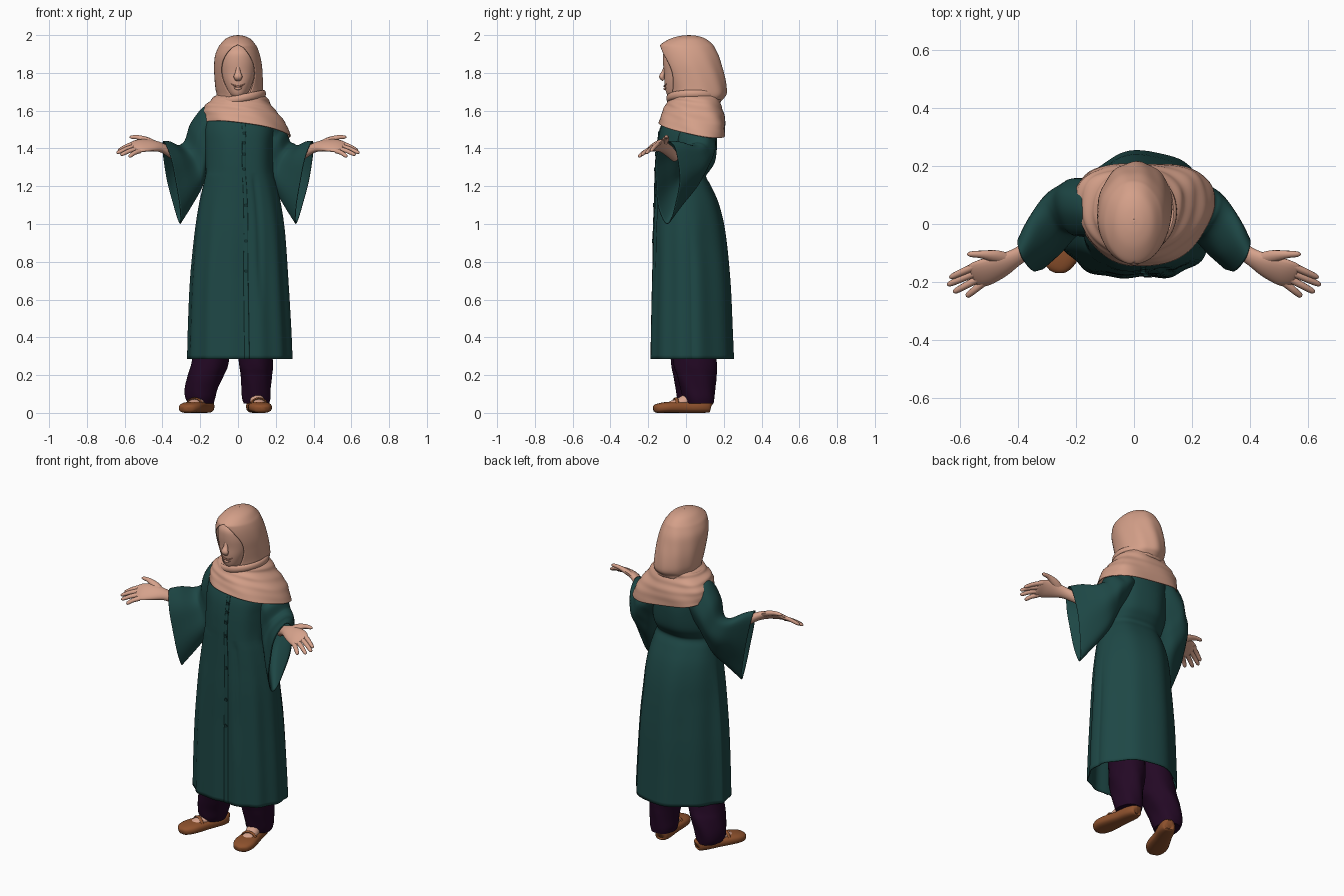
import bpy, bmesh, math
from mathutils import Vector, Matrix


def material(name, rgb):
    m = bpy.data.materials.new(name)
    m.diffuse_color = (*rgb, 1)
    return m


TEAL = material("teal_cloth", (0.0125, 0.063, 0.060))
DARK = material("dark_teal_trim", (0.007, 0.033, 0.032))
SCARF = material("peach_scarf", (0.66, 0.35, 0.25))
SKIN = material("skin", (0.67, 0.36, 0.26))
LIP = material("lip", (0.48, 0.22, 0.155))
PLUM = material("plum_cloth", (0.017, 0.0025, 0.018))
BROWN = material("brown_leather", (0.27, 0.083, 0.026))


def loft(name, rings, mat, closed=True, caps=(True, True), thick=0, mirror=False):
    """Skin a list of equally long point rings."""
    bm = bmesh.new()
    vs = [[bm.verts.new(p) for p in r] for r in rings]
    n = len(rings[0])
    for a, b in zip(vs, vs[1:]):
        for i in range(n if closed else n - 1):
            j = (i + 1) % n
            bm.faces.new((a[i], a[j], b[j], b[i]))
    if caps[0]:
        bm.faces.new(vs[0])
    if caps[1]:
        bm.faces.new(vs[-1])
    bmesh.ops.remove_doubles(bm, verts=bm.verts, dist=0.0002)
    bmesh.ops.recalc_face_normals(bm, faces=bm.faces)
    me = bpy.data.meshes.new(name)
    bm.to_mesh(me)
    bm.free()
    me.materials.append(mat)
    ob = bpy.data.objects.new(name, me)
    bpy.context.collection.objects.link(ob)
    bpy.ops.object.select_all(action='DESELECT')
    ob.select_set(True)
    bpy.context.view_layer.objects.active = ob
    bpy.ops.object.shade_smooth_by_angle(angle=math.radians(50))
    if thick:
        s = ob.modifiers.new("thickness", 'SOLIDIFY')
        s.thickness, s.offset = thick, -1
    if mirror:
        ob.modifiers.new("mirror", 'MIRROR')
    return ob


def dense(rows, steps=5):
    """Catmull-Rom interpolation of parameter rows."""
    out = []
    for i in range(len(rows) - 1):
        p0, p1, p2 = rows[max(i - 1, 0)], rows[i], rows[i + 1]
        p3 = rows[min(i + 2, len(rows) - 1)]
        for s in range(steps):
            t = s / steps
            out.append([0.5 * (2 * b + (c - a) * t + (2 * a - 5 * b + 4 * c - d) * t * t
                               + (3 * b - a - 3 * c + d) * t ** 3)
                        for a, b, c, d in zip(p0, p1, p2, p3)])
    return out + [list(rows[-1])]


def spow(v, e):
    return math.copysign(abs(v) ** e, v)


def clamp(v):
    return max(0, min(1, v))


def oval(row, t, e=1.0, k=1.0, ey=None):
    """Point on a level oval; angle 0 faces the front."""
    z, x0, x1, y0, y1 = row[:5]
    return Vector(((x0 + x1) / 2 + k * (x1 - x0) / 2 * spow(math.sin(t), e),
                   (y0 + y1) / 2 - k * (y1 - y0) / 2 * spow(math.cos(t), ey or e), z))


def angles(n):
    return [math.tau * i / n for i in range(n)]


def tube(name, pts, side, mat, n=16, e=1.0, mirror=False, xf=None):
    """Oval tube along (x, y, z, half width, half height) points."""
    pts = dense(pts, 4)
    rings = []
    for i, p in enumerate(pts):
        d = (Vector(pts[min(i + 1, len(pts) - 1)][:3]) - Vector(pts[max(i - 1, 0)][:3])).normalized()
        s = Vector(side)
        s = (s - d * s.dot(d)).normalized()
        u = d.cross(s)
        ring = [Vector(p[:3]) + s * p[3] * spow(math.cos(t), e) + u * p[4] * spow(math.sin(t), e)
                for t in angles(n)]
        rings.append([xf @ v for v in ring] if xf else ring)
    return loft(name, rings, mat, mirror=mirror)


# Long dress: gathered waist, pleated skirt, narrow back
dress_rows = dense([
    (.285, -.272, .292, -.203, .257), (.45, -.268, .285, -.2, .25), (.7, -.257, .27, -.194, .238),
    (.95, -.234, .252, -.185, .212), (1.1, -.212, .23, -.175, .178), (1.2, -.19, .206, -.169, .135),
    (1.25, -.178, .19, -.166, .108), (1.28, -.175, .187, -.165, .125), (1.33, -.178, .188, -.163, .155),
    (1.42, -.18, .19, -.155, .166), (1.5, -.18, .19, -.138, .162), (1.57, -.165, .165, -.105, .15),
    (1.62, -.12, .12, -.07, .12), (1.65, -.08, .08, -.04, .1)])


def dress_point(row, t):
    z = row[0]
    drop = clamp((1.25 - z) / .5)
    k = 1 - .018 * drop * (1 + math.sin(11 * t + 2 * math.sin(t)))
    k -= .012 * (1 - drop) * (1 + math.sin(7 * t)) * clamp((1.55 - z) * 8)
    k -= .05 * math.exp(-((t - .42) / .07) ** 2) * clamp((z - .55) * 4) * clamp((1.27 - z) * 20)
    ft = min(t, math.tau - t)
    k -= .07 * drop * math.exp(-(ft / .3) ** 2)
    p = oval(row, t, .92, k, .87 if math.cos(t) > 0 else .92 + .7 * clamp((1.25 - z) * 3))
    p.x += .025 * drop * max(0, -math.cos(t))
    return p


loft("dress", [[dress_point(r, t) for t in angles(120)] for r in dress_rows], TEAL,
     caps=(False, True), thick=.006)

# Placket edge and buttons down the front
loft("placket_edge", [[dress_point(r, t) + Vector((0, -.004, 0)) for t in (.08, .11, .14, .17)]
                      for r in dress_rows if r[0] < 1.56], TEAL, closed=False, caps=(False, False), thick=.007)
for z in (1.48, 1.43, 1.37, 1.29, 1.1, .91, .75):
    row = min(dress_rows, key=lambda r: abs(r[0] - z))
    c = dress_point(row, .125)
    tube("button", [(c.x, c.y + .004, z, .01, .01), (c.x, c.y - .009, z, .01, .01)], (1, 0, 0), DARK, 12)

# Flared sleeves: top point, bottom point, half width, width direction; one shoulder sits lower
sleeve_rows = dense([
    (.12, .05, 1.64, .10, .05, 1.40, .085, 0, 1), (.185, .055, 1.628, .12, .05, 1.37, .098, 0, 1),
    (.25, .06, 1.54, .15, .045, 1.32, .1, .1, 1), (.28, .06, 1.445, .17, .035, 1.26, .088, .2, 1),
    (.315, .03, 1.418, .20, .02, 1.18, .082, .4, .9), (.36, -.04, 1.437, .25, -.04, 1.09, .078, .4, .9),
    (.393, -.098, 1.44, .305, -.10, 1.0, .068, .35, .94)], 6)
for label, sx, dip in (("left", -1, .01), ("right", 1, .09)):
    rings = []
    for r in sleeve_rows:
        top, low = Vector(r[:3]), Vector(r[3:6])
        w = Vector((r[7], r[8], 0)).normalized() * r[6]
        top.z -= dip * clamp((.29 - r[0]) / .07)
        flare = clamp((r[0] - .3) * 10)
        ring = []
        for t in angles(40):
            p = (top + low) / 2 + (top - low) / 2 * math.cos(t)
            p += w * math.sin(t) * (1 + .05 * math.sin(5 * t)) * (1 + flare * .22 * math.cos(t))
            ring.append(Vector((p.x * sx, p.y, p.z)))
        rings.append(ring)
    loft(label + "_sleeve", rings, TEAL, caps=(True, False), thick=.005)

# Open hands with palms up
S = Vector((.25, .8, .55)).normalized()
tube("palm", [(.325, -.055, 1.35, .024, .022), (.37, -.09, 1.385, .03, .024), (.41, -.117, 1.406, .034, .023),
              (.455, -.142, 1.416, .046, .021), (.51, -.165, 1.415, .055, .017),
              (.548, -.178, 1.406, .05, .012), (.557, -.181, 1.404, .03, .005)], S, SKIN, 20, mirror=True)
for label, k, tip in (("index", .039, (.635, -.185, 1.388)), ("middle", .013, (.643, -.21, 1.376)),
                      ("ring", -.013, (.622, -.235, 1.366)), ("little", -.038, (.577, -.25, 1.357))):
    a, b = Vector((.53, -.173, 1.408)) + S * k, Vector(tip)
    m = (a + b) / 2 + Vector((0, 0, .004))
    tube(label + "_finger", [(*a, .0145, .012), (*m, .0125, .011), (*a.lerp(b, .9), .010, .009),
                             (*b, .003, .003)], S, SKIN, 10, mirror=True)
tube("thumb", [(.425, -.125, 1.413, .022, .016), (.475, -.112, 1.44, .024, .016), (.525, -.105, 1.458, .014, .012),
               (.562, -.104, 1.46, .010, .009), (.574, -.105, 1.458, .003, .003)], S, SKIN, 10, mirror=True)

# Face inside the hood
face_rows = dense([
    (1.665, -.015, .015, -.075, -.02), (1.677, -.036, .036, -.094, 0), (1.7, -.058, .058, -.106, .05),
    (1.75, -.078, .078, -.114, .06), (1.8, -.09, .09, -.116, .06), (1.86, -.094, .094, -.122, .06),
    (1.91, -.085, .085, -.117, .06), (1.95, -.05, .05, -.08, .05)], 4)
loft("face", [[oval(r, t) for t in angles(40)] for r in face_rows], SKIN)
tube("nose", [(0, -.11, 1.84, .008, .006), (0, -.119, 1.805, .014, .01), (0, -.128, 1.78, .023, .015),
              (0, -.118, 1.762, .016, .008)], (1, 0, 0), SKIN, 14)
tube("mouth", [(-.036, -.104, 1.741, .002, .002), (-.018, -.112, 1.732, .004, .004), (0, -.115, 1.729, .005, .004),
               (.018, -.112, 1.732, .004, .004), (.036, -.104, 1.741, .002, .002)], (0, 0, 1), LIP, 10)
tube("lower_lip", [(-.022, -.107, 1.722, .003, .003), (0, -.113, 1.716, .007, .006),
                   (.022, -.107, 1.722, .003, .003)], (0, 0, 1), SKIN, 10)

# Hood with a pointed arch opening; last value is half the opening width
hood_rows = dense([
    (1.6, -.12, .14, -.06, .17, 0), (1.64, -.112, .138, -.07, .175, 0), (1.662, -.112, .136, -.08, .195, .008),
    (1.685, -.113, .134, -.086, .212, .045), (1.72, -.12, .132, -.094, .214, .068), (1.78, -.126, .13, -.112, .205, .087),
    (1.84, -.127, .126, -.13, .19, .086), (1.89, -.122, .117, -.14, .175, .066),
    (1.93, -.107, .104, -.14, .155, .034), (1.952, -.093, .091, -.132, .14, 0), (1.98, -.066, .066, -.085, .105, 0),
    (1.995, -.034, .034, -.035, .062, 0), (2.0, -.001, .001, .014, .016, 0)])
rings = []
for r in hood_rows:
    t0 = math.asin(min(.95, max(0, r[5]) / ((r[2] - r[1]) / 2)))
    ring = []
    for i in range(73):
        t = t0 + (math.tau - 2 * t0) * i / 72
        fold = .014 * math.sin(t / 2) ** 2 * math.sin(9 * t + 14 * r[0]) * min(1, (2 - r[0]) * 5)
        ring.append(oval(r, t, 1, 1 + fold))
    rings.append(ring)
loft("scarf_hood", rings, SCARF, closed=False, caps=(False, False), thick=.005)

# Shoulder drape, longer on one side; last value is the tilt
drape_rows = dense([
    (1.69, -.105, .13, -.06, .17, 0), (1.67, -.126, .155, -.078, .178, .2), (1.65, -.145, .172, -.09, .182, .4),
    (1.62, -.176, .204, -.108, .195, .6), (1.575, -.198, .248, -.127, .207, .8),
    (1.515, -.207, .277, -.147, .208, 1)], 7)
rings = []
for r in drape_rows:
    ring = []
    for t in angles(80):
        ripple = .03 * math.sin(2 * t + 150 * r[0]) * (1 - r[5]) + .012 * math.sin(6 * t + 40 * r[0])
        p = oval(r, t, .88 if math.cos(t) > 0 else .8, 1 + ripple)
        p.y += .035 * r[5] * abs(math.sin(t)) ** 2
        p.x *= 1 - .1 * r[5] * max(0, math.cos(t))
        p.z -= r[5] * (.13 * p.x + .17 * p.y)
        ring.append(p)
    rings.append(ring)
loft("scarf_drape", rings, SCARF, caps=(False, False), thick=.006)

# Slanted scarf wraps around the neck
for i, (z, rx, tilt) in enumerate(((1.665, .125, .2), (1.642, .138, -.16), (1.612, .155, .12))):
    path = [Vector((.012 + rx * math.sin(t), .042 - .135 * math.cos(t), z + tilt * rx * math.sin(t + i)))
            for t in angles(48)]
    loft("neck_wrap", [[p + (p - Vector((.012, .042, p.z))).normalized() * .011 * math.cos(a)
                        + Vector((0, 0, .02 * math.sin(a))) for p in path] for a in angles(12) + [math.tau]],
         SCARF, caps=(False, False))

# Trousers, ballet flats and insteps
legs = {
    "left": ([(.05, -.262, -.13, -.03, .13), (.08, -.278, -.12, -.045, .135), (.13, -.28, -.105, -.055, .14),
              (.2, -.266, -.075, -.07, .142), (.3, -.24, -.045, -.08, .128), (.7, -.15, .01, -.09, .11)],
             (-.215, -.02, math.radians(-24))),
    "right": ([(.05, .03, .165, -.005, .148), (.08, .022, .172, -.015, .152), (.13, .02, .175, -.03, .155),
               (.2, .014, .18, -.05, .16), (.3, 0, .182, -.07, .162), (.7, -.02, .16, -.09, .13)],
              (.105, -.018, math.radians(9)))}
for side, (rows, (fx, fy, turn)) in legs.items():
    loft(side + "_trouser", [[oval(r, t, 1, 1 + .025 * math.sin(5 * t + 25 * r[0])) for t in angles(40)]
                             for r in dense(rows)], PLUM)
    xf = Matrix.Translation((fx, fy, 0)) @ Matrix.Rotation(turn, 4, 'Z')
    tube(side + "_shoe", [(0, .152, .034, .012, .02), (0, .143, .036, .034, .033), (0, .1, .034, .047, .034),
                          (0, .03, .03, .05, .03), (0, -.05, .03, .06, .03), (0, -.1, .028, .06, .028),
                          (0, -.14, .023, .043, .023), (0, -.156, .02, .014, .013)], (1, 0, 0), BROWN, 24, .75, xf=xf)
    tube(side + "_instep", [(0, .08, .1, .038, .04), (0, 0, .055, .038, .033), (0, -.06, .044, .034, .02),
                            (0, -.085, .036, .02, .012)], (1, 0, 0), SKIN, 16, xf=xf)
    tube(side + "_shoe_strap", [(-.048, -.035, .04, .009, .006), (-.03, -.035, .066, .009, .006),
                                (0, -.035, .077, .009, .006), (.03, -.035, .066, .009, .006),
                                (.048, -.035, .04, .009, .006)], (0, 1, 0), BROWN, 8, xf=xf)
